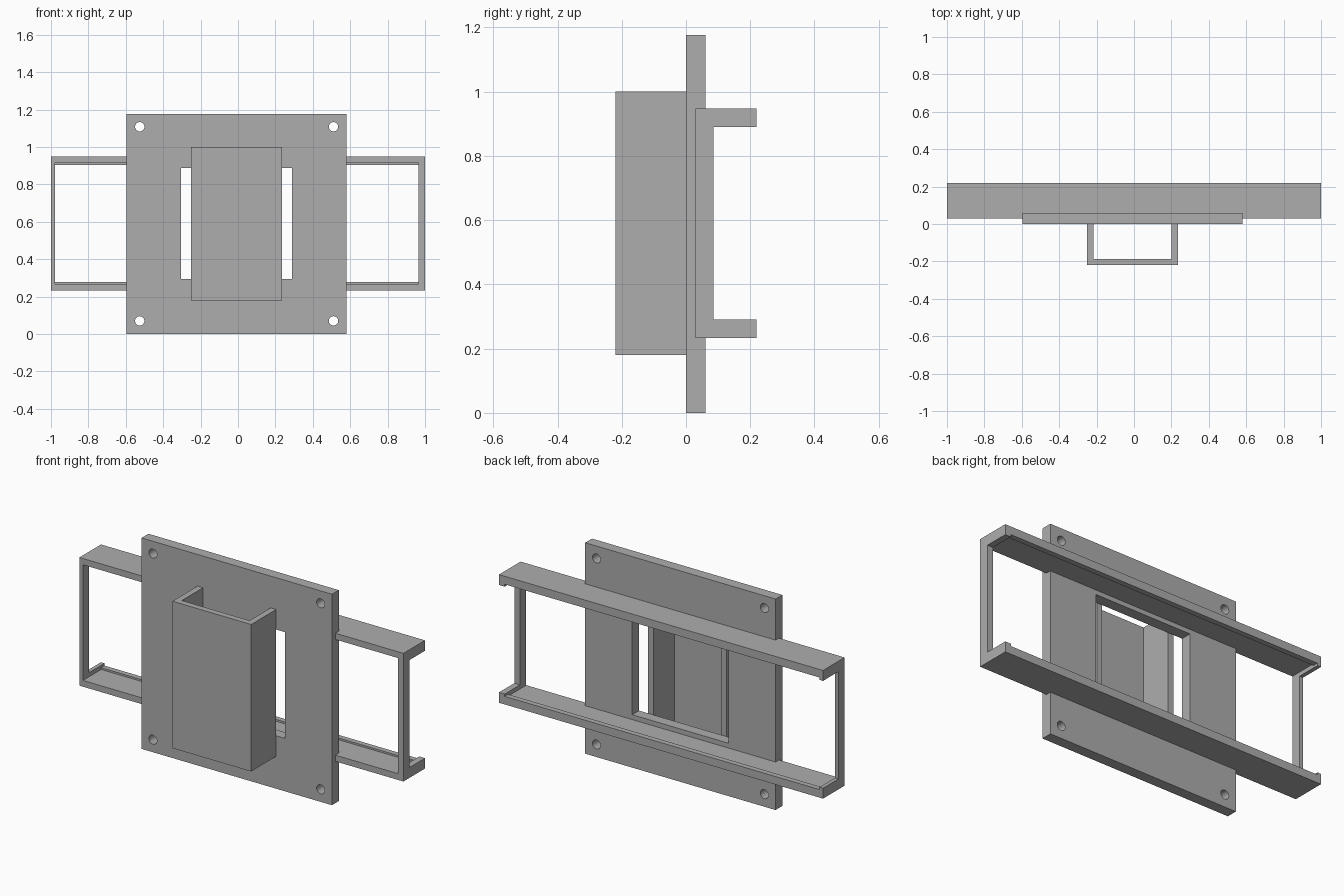
import bpy, bmesh
from mathutils import Matrix, Vector

if "Cube" in bpy.data.objects:
    bpy.data.objects.remove(bpy.data.objects["Cube"])

grey = bpy.data.materials.new("plain grey")
grey.use_nodes = True
grey.diffuse_color = (0.42, 0.42, 0.42, 1)
grey.node_tree.nodes["Principled BSDF"].inputs["Base Color"].default_value = (0.42, 0.42, 0.42, 1)


def finish(name, bm):
    bmesh.ops.recalc_face_normals(bm, faces=bm.faces)
    mesh = bpy.data.meshes.new(name)
    bm.to_mesh(mesh)
    bm.free()
    mesh.materials.append(grey)
    obj = bpy.data.objects.new(name, mesh)
    bpy.context.collection.objects.link(obj)
    return obj


def prism(name, points, direction):
    """Extrude a closed outline along a direction."""
    bm = bmesh.new()
    face = bm.faces.new([bm.verts.new(p) for p in points])
    moved = bmesh.ops.extrude_face_region(bm, geom=[face])["geom"]
    verts = [g for g in moved if isinstance(g, bmesh.types.BMVert)]
    bmesh.ops.translate(bm, verts=verts, vec=Vector(direction))
    return finish(name, bm)


def slab(name, x0, x1, y0, y1, z0, z1):
    outline = [(x0, y0, z0), (x1, y0, z0), (x1, y0, z1), (x0, y0, z1)]
    return prism(name, outline, (0, y1 - y0, 0))


def drill(name, x, z, radius):
    bm = bmesh.new()
    place = Matrix.Translation((x, 0.03, z)) @ Matrix.Rotation(1.5708, 4, "X")
    bmesh.ops.create_cone(bm, cap_ends=True, segments=32, radius1=radius,
                          radius2=radius, depth=0.3, matrix=place)
    return finish(name, bm)


# Mounting plate with a central window and four corner holes
middle = -0.0075
plate = slab("mounting_plate", -0.595, 0.58, 0, 0.06, 0, 1.177)
cutters = [slab("window_cutter", -0.305, 0.29, -0.1, 0.2, 0.295, 0.888)]
for side in (-1, 1):
    for z in (0.07, 1.108):
        cutters.append(drill("hole_cutter", middle + side * 0.518, z, 0.025))
for cutter in cutters:
    cutter.hide_render = True
    cut = plate.modifiers.new("cut", "BOOLEAN")
    cut.operation = "DIFFERENCE"
    cut.solver = "EXACT"
    cut.object = cutter
bpy.context.view_layer.update()
graph = bpy.context.evaluated_depsgraph_get()
cut_mesh = bpy.data.meshes.new_from_object(plate.evaluated_get(graph))
plate.modifiers.clear()
plate.data = cut_mesh
for cutter in cutters:
    bpy.data.objects.remove(cutter)

# Front channel, open at the top, bottom and back
half, wall, front = 0.243, 0.034, -0.22
outline = [(-half, 0), (-half, front), (half, front), (half, 0),
           (half - wall, 0), (half - wall, front + wall),
           (wall - half, front + wall), (wall - half, 0)]
prism("front_channel", [(middle + x, y, 0.18) for x, y in outline], (0, 0, 0.82))

# Rear frame: C-shaped end brackets
low, high, near, far = 0.233, 0.948, 0.03, 0.22
arm, bar = 0.058, 0.055
bracket = [(near, low), (far, low), (far, low + arm), (near + bar, low + arm),
           (near + bar, high - arm), (far, high - arm), (far, high), (near, high)]
for name, x, width in (("right_bracket", -1, 0.022), ("left_bracket", 0.965, 0.035)):
    prism(name, [(x, y, z) for y, z in bracket], (width, 0, 0))

# Rear frame: long rails, each with a shallow lip along the back edge
thick, lip, lip_start = 0.035, 0.045, 0.19
for name, base, up in (("lower_rail", low, 1), ("upper_rail", high, -1)):
    rail = [(near, 0), (far, 0), (far, lip), (lip_start, lip),
            (lip_start, thick), (near, thick)]
    prism(name, [(-0.978, y, base + up * h) for y, h in rail], (1.943, 0, 0))
